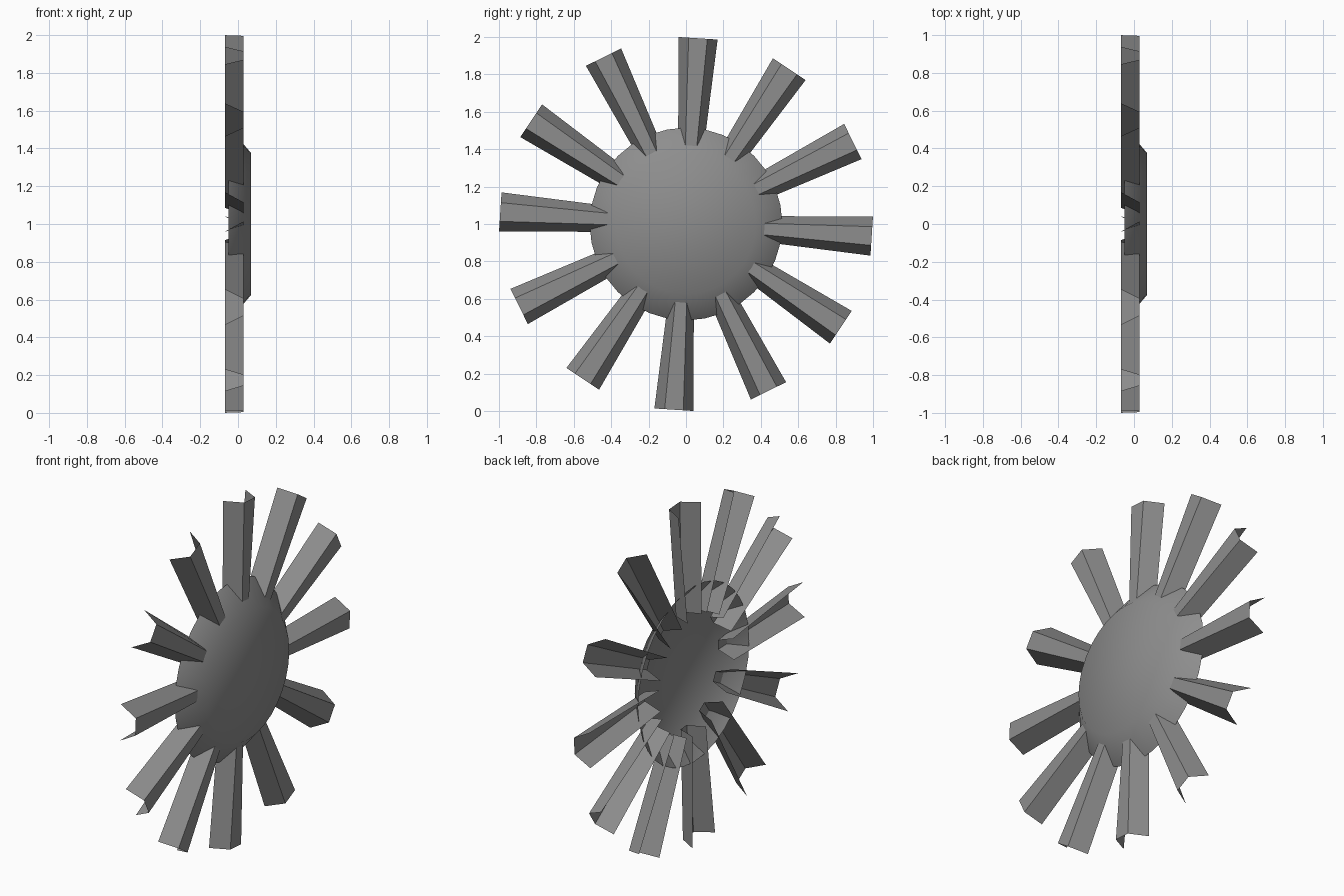
import bpy
import bmesh
import math
from mathutils import Matrix, Vector

BLADES = 12
DOME_SIDES = 32
CENTRE = Vector((0, 0, 1))

cube = bpy.data.objects.get("Cube")
if cube:
    bpy.data.objects.remove(cube, do_unlink=True)

# Single grey material
grey = bpy.data.materials.new("plain_grey")
grey.use_nodes = True
colour = (0.27, 0.27, 0.27, 1)
grey.diffuse_color = colour
grey.node_tree.nodes["Principled BSDF"].inputs["Base Color"].default_value = colour


def add_object(name, bm):
    mesh = bpy.data.meshes.new(name)
    bm.to_mesh(mesh)
    bm.free()
    mesh.materials.append(grey)
    obj = bpy.data.objects.new(name, mesh)
    bpy.context.collection.objects.link(obj)
    obj.location = CENTRE
    return obj


# Hub: shallow hollow dome with a flat face, open at the back
bm = bmesh.new()
rings = []
for x, radius in ((-0.05, 0.515), (0.07, 0.375)):
    angles = [math.tau * i / DOME_SIDES for i in range(DOME_SIDES)]
    rings.append([bm.verts.new((x, radius * math.cos(a), radius * math.sin(a)))
                  for a in angles])
rim, front = rings
for i in range(DOME_SIDES):
    j = (i + 1) % DOME_SIDES
    bm.faces.new((rim[i], rim[j], front[j], front[i]))
bm.faces.new(front)
for face in bm.faces:
    face.smooth = True
add_object("hub_dome", bm)

# Blades: open tapered channels, flanges to the back, flat web to the front
for n in range(BLADES):
    bm = bmesh.new()
    sections = []
    for radius, flange, web in ((0.34, 0.064, 0.028), (0.995, 0.105, 0.05)):
        profile = ((-0.07, -flange), (0.03, -web), (0.03, web), (-0.07, flange))
        sections.append([bm.verts.new((x, y, radius)) for x, y in profile])
    inner, outer = sections
    for k in range(3):
        bm.faces.new((inner[k], inner[k + 1], outer[k + 1], outer[k]))
    turn = -math.radians(3.7) - math.tau * n / BLADES
    bm.transform(Matrix.Rotation(turn, 4, "X"))
    add_object(f"blade_{n + 1}", bm)
